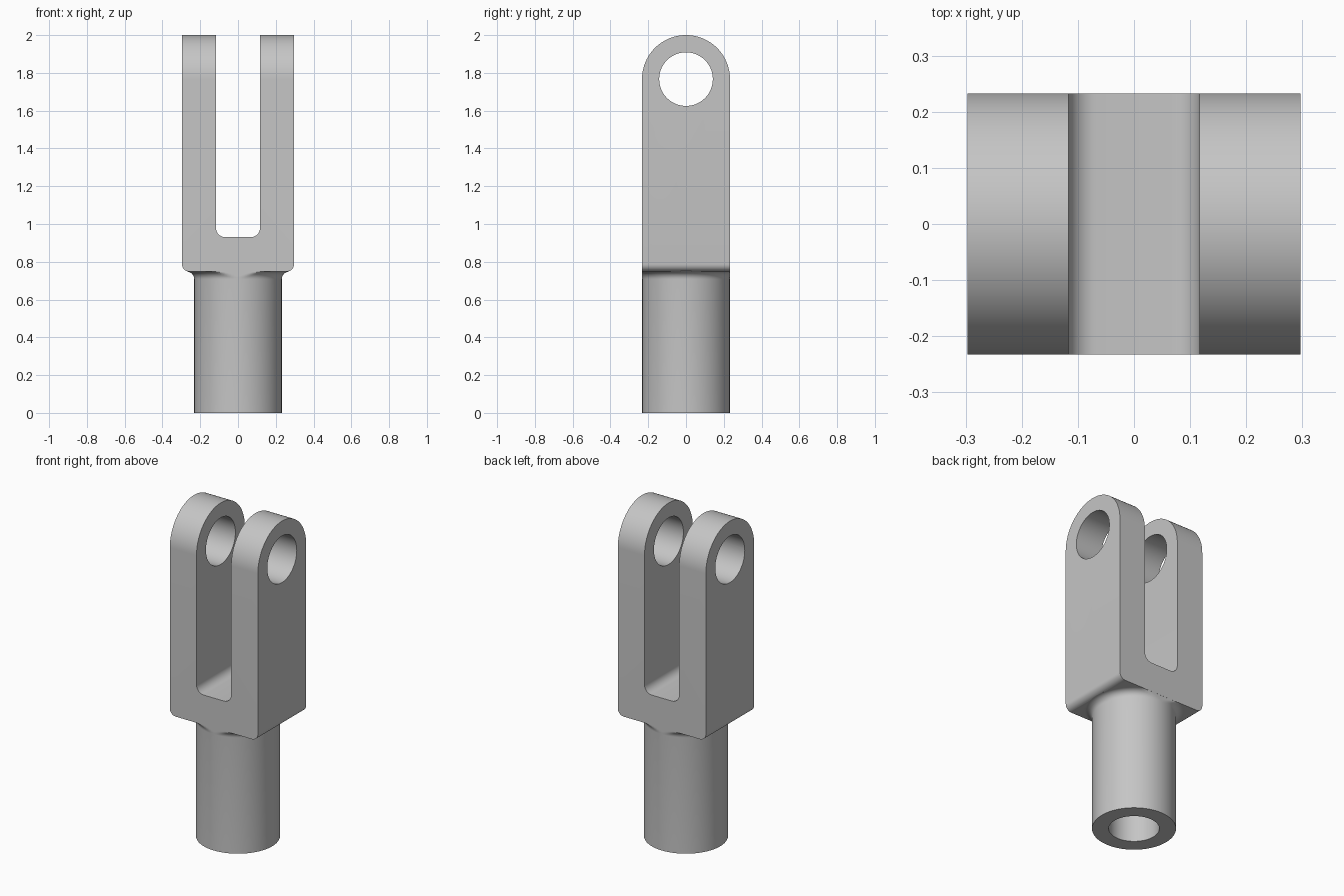
import bpy, bmesh, math

if "Cube" in bpy.data.objects:
    bpy.data.objects.remove(bpy.data.objects["Cube"])

steel = bpy.data.materials.new("plain_grey")
steel.use_nodes = True
GREY = (0.56, 0.56, 0.56, 1)
steel.diffuse_color = GREY
steel.node_tree.nodes["Principled BSDF"].inputs["Base Color"].default_value = GREY

W, D = 0.297, 0.233            # half width and half depth of the fork
BASE, TOP = 0.748, 2.0         # fork bottom and top
SLOT, FLOOR = 0.117, 0.93      # slot half width and floor height
PIN_Z, PIN_R = TOP - D, 0.142
SHANK_R, FILLET = 0.232, 0.04
SIDES = 96


def arc(cx, cz, r, start, end, steps):
    return [(cx + r * math.cos(math.radians(start + (end - start) * i / steps)),
             cz + r * math.sin(math.radians(start + (end - start) * i / steps)))
            for i in range(steps + 1)]


def make_object(name, bm):
    bmesh.ops.recalc_face_normals(bm, faces=bm.faces)
    mesh = bpy.data.meshes.new(name)
    bm.to_mesh(mesh)
    bm.free()
    mesh.materials.append(steel)
    obj = bpy.data.objects.new(name, mesh)
    bpy.context.collection.objects.link(obj)
    return obj


def prism(name, outline, axis, half):
    """Extrude a 2D outline (across, up) symmetrically along x or y."""
    bm = bmesh.new()
    place = (lambda a, z: (-half, a, z)) if axis == "x" else (lambda a, z: (a, -half, z))
    face = bm.faces.new([bm.verts.new(place(a, z)) for a, z in outline])
    new = bmesh.ops.extrude_face_region(bm, geom=[face])["geom"]
    vec = (2 * half, 0, 0) if axis == "x" else (0, 2 * half, 0)
    bmesh.ops.translate(bm, vec=vec, verts=[g for g in new if isinstance(g, bmesh.types.BMVert)])
    return make_object(name, bm)


def lathe(name, profile):
    """Closed solid of revolution around z."""
    bm = bmesh.new()
    rings = []
    for r, z in profile:
        rings.append([bm.verts.new((r * math.cos(math.tau * i / SIDES),
                                    r * math.sin(math.tau * i / SIDES), z))
                      for i in range(SIDES)])
    for low, high in zip(rings, rings[1:]):
        for i in range(SIDES):
            j = (i + 1) % SIDES
            bm.faces.new((low[i], low[j], high[j], high[i]))
    bm.faces.new(rings[0])
    bm.faces.new(rings[-1])
    return make_object(name, bm)


def combine(target, tool, operation):
    mod = target.modifiers.new(operation.lower(), "BOOLEAN")
    mod.operation, mod.object, mod.solver = operation, tool, "EXACT"
    tool.hide_render = True
    bpy.context.view_layer.objects.active = target
    bpy.ops.object.modifier_apply(modifier=mod.name)
    bpy.data.objects.remove(tool)


# Fork: U outline with rounded lower corners and slot corners
c, s = 0.04, 0.05
right = arc(W - c, BASE + c, c, 270, 360, 8) + [(W, TOP + 0.1), (SLOT, TOP + 0.1)]
right += arc(SLOT - s, FLOOR + s, s, 360, 270, 8)
outline = right + [(-x, z) for x, z in reversed(right)]
clevis = prism("clevis_fork", outline, "y", D + 0.1)

# Rounded fork ends and pin hole
side = [(-D, BASE - 0.1), (D, BASE - 0.1)] + arc(0, PIN_Z, D, 0, 180, 48)
combine(clevis, prism("side_shape", side, "x", W + 0.1), "INTERSECT")
combine(clevis, prism("pin_hole", arc(0, PIN_Z, PIN_R, 0, 354, 59), "x", W + 0.1), "DIFFERENCE")

# Shank with a flared fillet, flattened flush with the fork's front and back
profile = [(SHANK_R, 0)]
profile += arc(SHANK_R + FILLET, BASE - FILLET, FILLET, 180, 90, 8)
profile += [(0.24, BASE + 0.03)]
shank = lathe("shank", profile)
for v in shank.data.vertices:
    v.co.y = max(-D + 0.0005, min(D - 0.0005, v.co.y))
combine(clevis, shank, "UNION")

# Blind bore in the shank
combine(clevis, lathe("bore", [(0.14, -0.1), (0.14, 0.62)]), "DIFFERENCE")

bpy.ops.object.select_all(action="DESELECT")
clevis.select_set(True)
bpy.context.view_layer.objects.active = clevis
bpy.ops.object.shade_smooth_by_angle(angle=math.radians(30))
